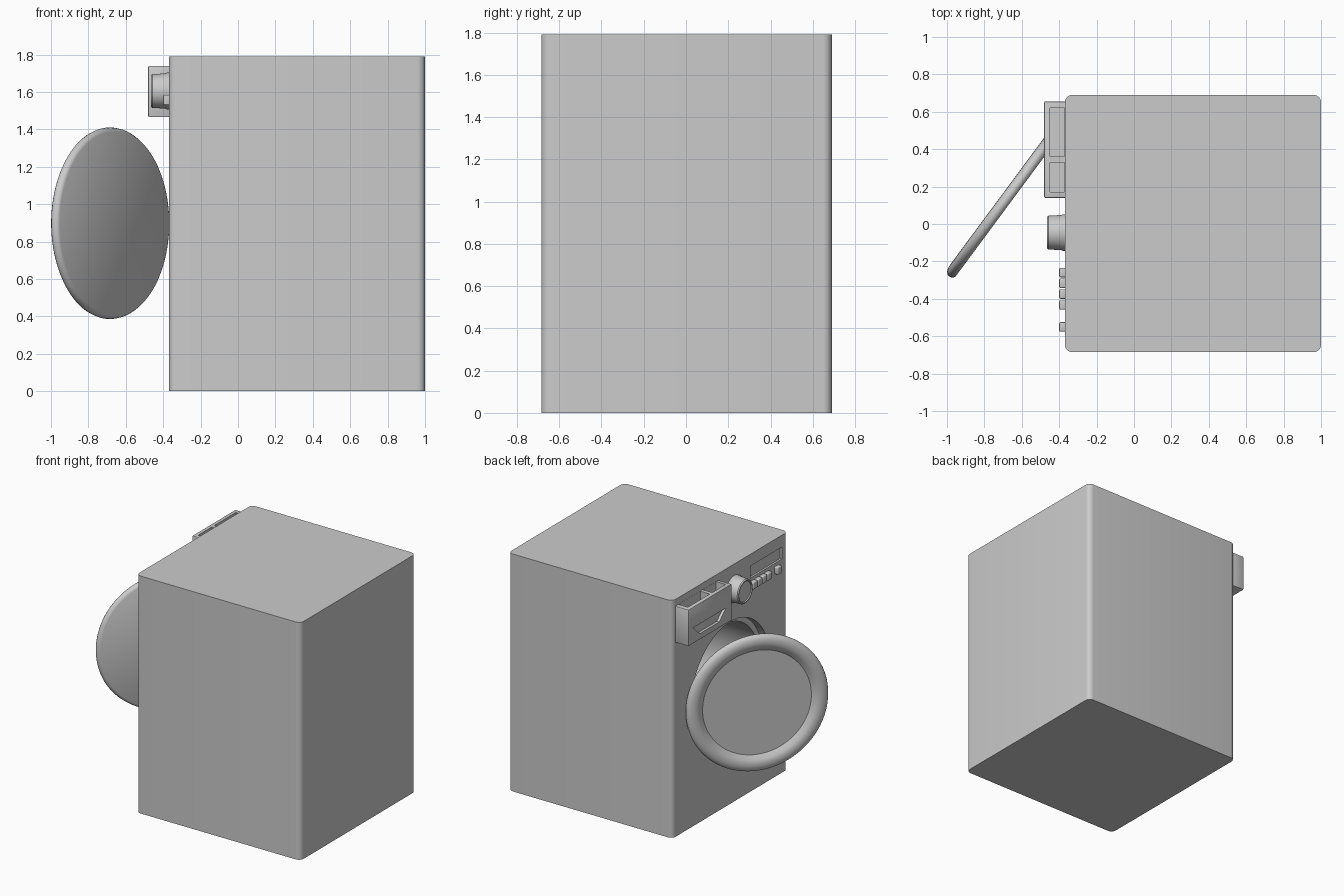
import bpy, bmesh, math
from mathutils import Vector, Matrix

if "Cube" in bpy.data.objects:
    bpy.data.objects.remove(bpy.data.objects["Cube"])

FACE = -0.37  # x of the machine's working face


def finish(name, bm):
    bmesh.ops.recalc_face_normals(bm, faces=bm.faces)
    me = bpy.data.meshes.new(name)
    bm.to_mesh(me)
    bm.free()
    ob = bpy.data.objects.new(name, me)
    bpy.context.collection.objects.link(ob)
    return ob


def box(name, x, y, z, bevel=0.0, axis=None, segments=3):
    """Box from min/max pairs; bevels all edges or only those along an axis."""
    bm = bmesh.new()
    bmesh.ops.create_cube(bm, size=1)
    for v in bm.verts:
        v.co = [(lo + hi) / 2 + c * (hi - lo) for (lo, hi), c in zip((x, y, z), v.co)]
    if bevel:
        edges = [e for e in bm.edges if axis is None or
                 abs((e.verts[0].co - e.verts[1].co).normalized()[axis]) > 0.9]
        bmesh.ops.bevel(bm, geom=edges, offset=bevel, segments=segments,
                        profile=0.5, affect='EDGES')
    return finish(name, bm)


def lathe(name, profile, centre, axis, steps=96):
    """Revolve (radius, height) points around an axis through centre."""
    bm = bmesh.new()
    vs = [bm.verts.new((r, 0, h)) for r, h in profile]
    es = [bm.edges.new(p) for p in zip(vs, vs[1:])]
    bmesh.ops.spin(bm, geom=vs + es, cent=(0, 0, 0), axis=(0, 0, 1),
                   angle=math.tau, steps=steps)
    bmesh.ops.remove_doubles(bm, verts=bm.verts, dist=1e-5)
    rot = Vector(axis).to_track_quat('Z', 'Y').to_matrix().to_4x4()
    bmesh.ops.transform(bm, matrix=Matrix.Translation(centre) @ rot, verts=bm.verts)
    return finish(name, bm)


def prism(name, yz, x0, x1):
    bm = bmesh.new()
    f = bm.faces.new([bm.verts.new((x0, y, z)) for y, z in yz])
    ext = bmesh.ops.extrude_face_region(bm, geom=[f])
    for g in ext['geom']:
        if isinstance(g, bmesh.types.BMVert):
            g.co.x = x1
    return finish(name, bm)


def cut(ob, cutter):
    mod = ob.modifiers.new("cut", 'BOOLEAN')
    mod.operation, mod.solver, mod.object = 'DIFFERENCE', 'EXACT', cutter
    bpy.context.view_layer.objects.active = ob
    bpy.ops.object.modifier_apply(modifier=mod.name)
    bpy.data.objects.remove(cutter)


# cabinet with rounded upright edges
cabinet = box("cabinet", (FACE, 1.0), (-0.685, 0.69), (0, 1.79), 0.04, 2, 6)

# loading port: shallow rim step, then the deep drum
cut(cabinet, lathe("port_cutter",
                   [(0, 0.1), (0.472, 0.1), (0.472, -0.06), (0.43, -0.06),
                    (0.43, -0.85), (0, -0.85)], (FACE, 0, 0.9), (-1, 0, 0)))
# display recess
cut(cabinet, box("display_cutter", (FACE - 0.1, FACE + 0.015), (-0.615, -0.24), (1.61, 1.70)))

# detergent drawer, pulled out, with two trays and a grip recess
drawer = box("detergent_drawer", (-0.48, FACE + 0.01), (0.14, 0.655), (1.465, 1.74), 0.006, None, 2)
for y in ((0.17, 0.33), (0.36, 0.62)):
    cut(drawer, box("tray_cutter", (-0.45, FACE - 0.001), y, (1.50, 1.85)))
cut(drawer, prism("grip_cutter", [(0.21, 1.585), (0.60, 1.585), (0.52, 1.51), (0.29, 1.51)],
                  -0.55, -0.46))

# programme dial with a recessed front
dial = lathe("programme_dial",
             [(0, -0.01), (0.098, -0.01), (0.098, 0.012), (0.094, 0.018), (0.09, 0.088),
              (0.084, 0.095), (0.077, 0.095), (0.074, 0.088), (0, 0.088)],
             (FACE, -0.046, 1.605), (-1, 0, 0), 64)

# row of push buttons, the last one set apart
buttons = [box(f"button_{i + 1}", (-0.40, FACE + 0.01), (y - 0.025, y + 0.025),
               (1.53, 1.585), 0.007)
           for i, y in enumerate((-0.26, -0.317, -0.375, -0.433, -0.55))]

# open round door: flat back, rounded ring, recessed pane
door = lathe("door",
             [(0, -0.028), (0.49, -0.028), (0.502, -0.022), (0.51, -0.01), (0.512, 0.002),
              (0.508, 0.014), (0.497, 0.024), (0.48, 0.031), (0.46, 0.033), (0.44, 0.031),
              (0.422, 0.024), (0.392, 0.0), (0, 0.0)],
             (-0.684, 0.131, 0.898), (-0.804, 0.595, 0))

# smooth shading with sharp edges kept
bpy.ops.object.select_all(action='DESELECT')
for ob in [cabinet, drawer, dial, door] + buttons:
    ob.select_set(True)
bpy.context.view_layer.objects.active = cabinet
bpy.ops.object.shade_smooth_by_angle(angle=math.radians(30))
